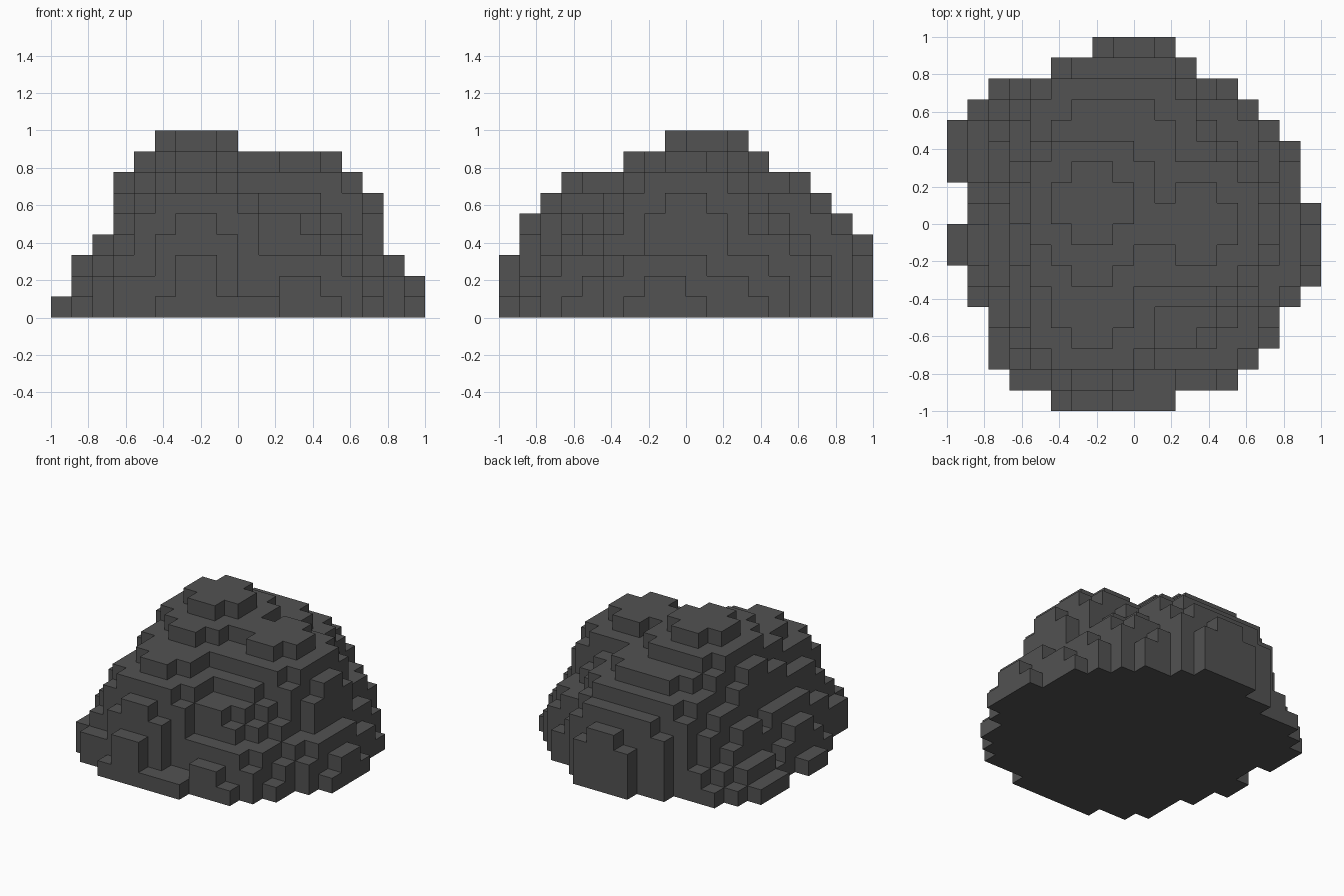
import bpy, bmesh, math

cube = bpy.data.objects.get("Cube")
if cube:
    bpy.data.objects.remove(cube, do_unlink=True)

CELL = 1 / 9      # edge of one block
RADIUS = 4        # every boulder has the same radius, in blocks

# Boulder centres in block units; together they pile up into the rock
BOULDERS = [
    (-2, 1, 5), (3, 0, 4), (-2, -1, 4),                   # summit
    (-2, -4, 3), (2, -2.5, 2), (0, 4, 3), (-2, 4, 3),     # shoulders
    (-3, 3, 2), (-3, -2, 2), (3, 3, 1), (-4, -1, 1),      # flanks
    (-3, -5.5, -2), (-1, -5.5, -2), (1, -5.5, -2),        # front foot
    (3, -4, 0), (-3.5, -4.5, 0),
    (0, 5, 2),                                            # back foot
    (-5, -1, -1), (-5, 3.5, -1), (5, -1, 0), (4, 2, 0)    # side feet
]

# Short pillar standing out at the front
blocks = {(x, -9, z) for x in (-3, -2) for z in range(3)}

# Fill each boulder with blocks, solid down to the ground
for cx, cy, cz in BOULDERS:
    for x in range(math.floor(cx) - RADIUS, math.ceil(cx) + RADIUS):
        for y in range(math.floor(cy) - RADIUS, math.ceil(cy) + RADIUS):
            for z in range(cz + RADIUS):
                rise = max(z + 0.5 - cz, 0.5)
                if (x + 0.5 - cx) ** 2 + (y + 0.5 - cy) ** 2 + rise ** 2 <= RADIUS ** 2:
                    blocks.add((x, y, z))

bm = bmesh.new()
verts = {}


def corner(p):
    if p not in verts:
        verts[p] = bm.verts.new([c * CELL for c in p])
    return verts[p]


# Skin only the exposed block sides
for block in sorted(blocks):
    for axis in range(3):
        for side in (0, 1):
            neighbour = list(block)
            neighbour[axis] += 2 * side - 1
            if tuple(neighbour) in blocks:
                continue
            u, v = (axis + 1) % 3, (axis + 2) % 3
            ring = []
            for du, dv in ((0, 0), (1, 0), (1, 1), (0, 1)):
                p = list(block)
                p[axis] += side
                p[u] += du
                p[v] += dv
                ring.append(corner(tuple(p)))
            bm.faces.new(ring if side else ring[::-1])

# Merge coplanar block sides into clean flat faces
bmesh.ops.dissolve_limit(bm, angle_limit=math.radians(1), verts=bm.verts[:],
                         edges=bm.edges[:])
mesh = bpy.data.meshes.new("rock")
bm.to_mesh(mesh)
bm.free()

stone = bpy.data.materials.new("dark grey stone")
stone.use_nodes = True
colour = (0.085, 0.085, 0.085, 1)
stone.diffuse_color = colour
stone.node_tree.nodes["Principled BSDF"].inputs["Base Color"].default_value = colour
mesh.materials.append(stone)

rock = bpy.data.objects.new("rock", mesh)
bpy.context.collection.objects.link(rock)
